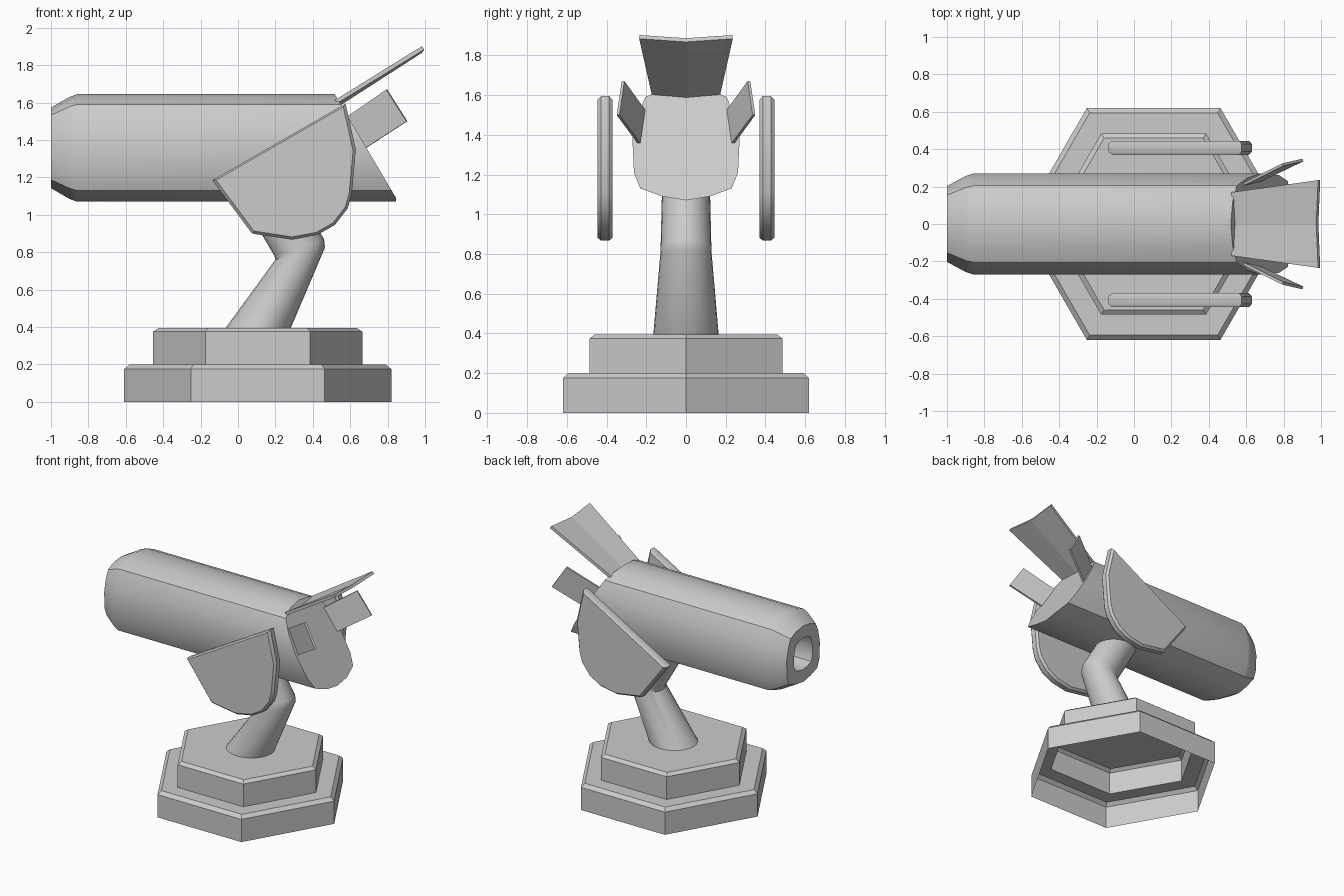
import bpy, bmesh
from math import cos, sin, pi

if "Cube" in bpy.data.objects:
    bpy.data.objects.remove(bpy.data.objects["Cube"])


def make(name, verts, faces, angle=30, mirror=False, thickness=0):
    bm = bmesh.new()
    vs = [bm.verts.new(v) for v in verts]
    for f in faces:
        bm.faces.new([vs[i] for i in f])
    bmesh.ops.recalc_face_normals(bm, faces=bm.faces)
    me = bpy.data.meshes.new(name)
    bm.to_mesh(me)
    bm.free()
    ob = bpy.data.objects.new(name, me)
    bpy.context.collection.objects.link(ob)
    if angle:
        bpy.ops.object.select_all(action='DESELECT')
        ob.select_set(True)
        bpy.context.view_layer.objects.active = ob
        bpy.ops.object.shade_smooth_by_angle(angle=angle * pi / 180)
    if thickness:
        m = ob.modifiers.new("Solidify", 'SOLIDIFY')
        m.thickness = thickness
        m.offset = 0
    if mirror:
        m = ob.modifiers.new("Mirror", 'MIRROR')
        m.use_axis = (False, True, False)
    return ob


def loft(name, rings, start=True, end=True, **kw):
    """Skin a list of equal-length closed rings."""
    n = len(rings[0])
    verts = [p for r in rings for p in r]
    faces = [(k * n + i, k * n + (i + 1) % n, (k + 1) * n + (i + 1) % n, (k + 1) * n + i)
             for k in range(len(rings) - 1) for i in range(n)]
    if start:
        faces.append(range(n))
    if end:
        faces.append(range((len(rings) - 1) * n, len(rings) * n))
    return make(name, verts, faces, **kw)


# stepped hexagonal base, open underneath
def hexagon(r, z):
    return [(0.105 + r * cos(i * pi / 3), r * sin(i * pi / 3), z) for i in range(6)]


loft("stepped_base", [hexagon(r, z) for r, z in
     [(0.715, 0), (0.715, 0.175), (0.685, 0.2), (0.56, 0.2), (0.56, 0.375), (0.53, 0.395)]],
     start=False, angle=0)


# bent round neck: each ring spans from a left to a right point in the xz plane
def neck_ring(left, right, ry, n=24):
    return [((left[0] + right[0]) / 2 + cos(a) * (right[0] - left[0]) / 2, ry * sin(a),
             (left[1] + right[1]) / 2 + cos(a) * (right[1] - left[1]) / 2)
            for a in (2 * pi * i / n for i in range(n))]


loft("neck", [neck_ring((-0.07, 0.39), (0.28, 0.39), 0.165),
              neck_ring((0.2, 0.76), (0.465, 0.825), 0.13),
              neck_ring((0.195, 0.78), (0.46, 0.87), 0.128),
              neck_ring((-0.01, 1.13), (0.27, 1.19), 0.12)])

# barrel: bulged-square section, chamfered muzzle with bore, slanted rear
half = [(0, 0.285), (0.12, 0.268), (0.205, 0.23), (0.245, 0.14), (0.27, 0.02),
        (0.262, -0.15), (0.23, -0.23), (0.12, -0.27), (0, -0.29)]
section = half + [(-y, z) for y, z in half[-2:0:-1]]
CZ = 1.36
rings = [[(x, y * s, CZ + z * s) for y, z in section] for x, s in
         [(-0.7, 0.42), (-1, 0.42), (-1, 0.75), (-0.9, 0.95), (-0.86, 1)]]
rings.append([(min(0.845, 0.55 + (0.23 - z) * 0.59), y, CZ + z) for y, z in section])
loft("barrel", rings)

# side shields with chamfered rims
outline = [(-0.137, 1.185), (0.575, 1.595), (0.63, 1.35), (0.608, 1.11), (0.587, 1.035),
           (0.517, 0.945), (0.425, 0.893), (0.29, 0.867), (0.075, 0.9)]
loft("side_shield", [[(0.3 + (x - 0.3) * s, y, 1.2 + (z - 1.2) * s) for x, z in outline]
     for y, s in [(-0.37, 0.955), (-0.387, 1), (-0.428, 1), (-0.445, 0.955)]], mirror=True)

# rear side fins
make("side_fin", [(0.57, -0.205, 1.515), (0.68, -0.235, 1.355),
                  (0.903, -0.342, 1.5), (0.795, -0.317, 1.67)],
     [(0, 1, 2, 3)], angle=0, mirror=True, thickness=0.015)

# rear top fin, slightly creased along the middle
make("top_fin", [(0.525, -0.17, 1.605), (0.545, 0, 1.597), (0.525, 0.17, 1.605),
                 (0.99, -0.235, 1.893), (0.98, 0, 1.877), (0.99, 0.235, 1.893)],
     [(0, 1, 4, 3), (1, 2, 5, 4)], angle=0, thickness=0.022)
